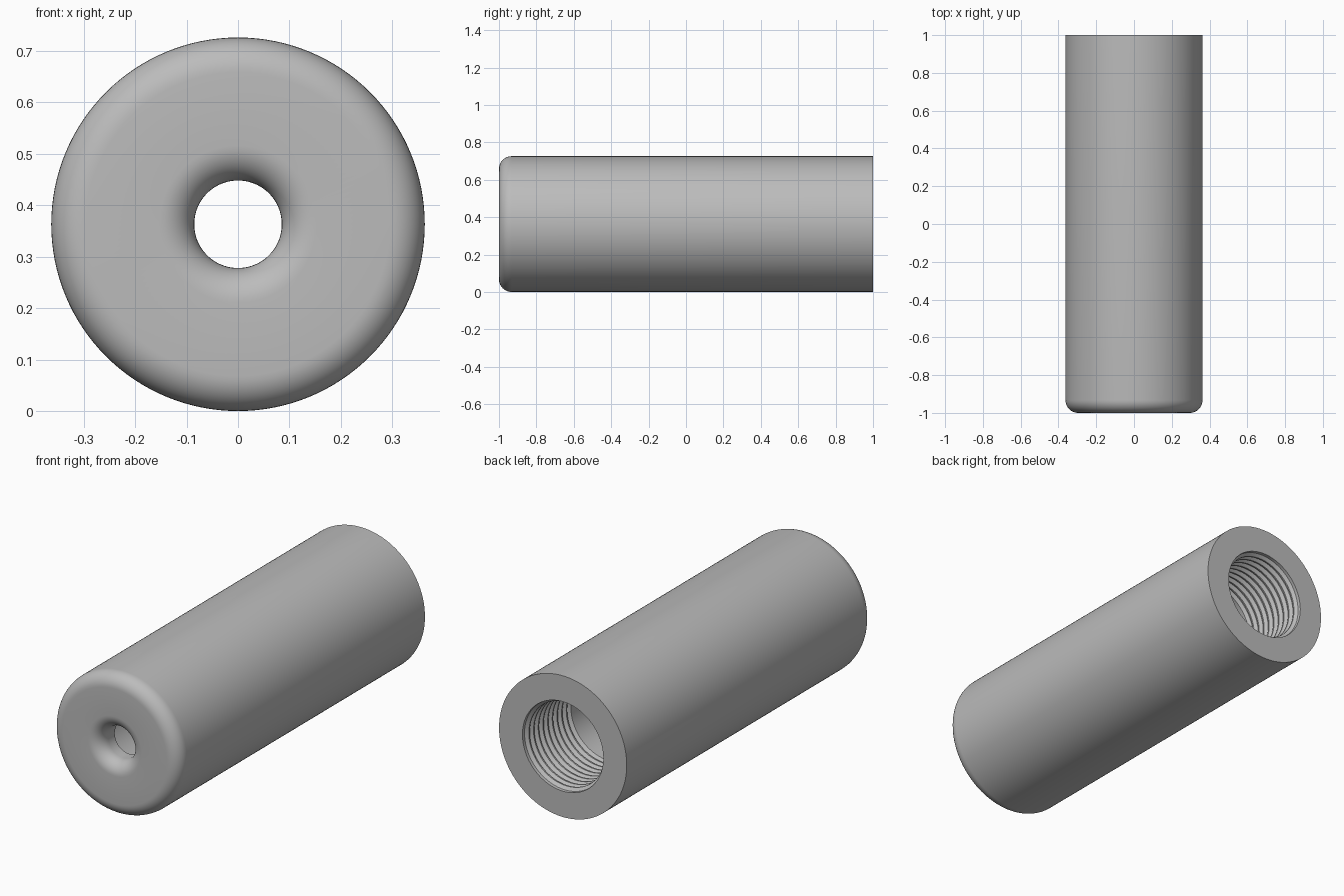
import bpy
import bmesh
import math
from mathutils import Matrix

if "Cube" in bpy.data.objects:
    bpy.data.objects.remove(bpy.data.objects["Cube"], do_unlink=True)

RADIUS = 0.363      # outer wall
HOLE = 0.085        # small front hole
BORE = 0.215        # smooth part of the bore
ROOT = 0.23         # bottom of the thread grooves
FILLET = 0.068
THREAD_START = 0.62
TURNS = 10
SEGMENTS = 128


def arc(r, y, radius, start, end, steps=10):
    """Quarter round in the (radius, y) plane."""
    angles = [math.radians(start + (end - start) * i / steps) for i in range(steps + 1)]
    return [(r + radius * math.cos(a), y + radius * math.sin(a)) for a in angles]


# Outer wall and rounded front end
profile = [(ROOT, 1), (RADIUS, 1)]
profile += arc(RADIUS - FILLET, -1 + FILLET, FILLET, 0, -90)
# Rounded mouth of the front hole and the inner end wall
profile += arc(HOLE + FILLET, -1 + FILLET, FILLET, 270, 180)
profile += [(HOLE, -0.88), (BORE, -0.88)]
# Smooth bore, then thread grooves up to the open back
pitch = (1 - THREAD_START) / TURNS
for i in range(TURNS):
    y = THREAD_START + i * pitch
    profile += [(BORE, y), (BORE, y + pitch * 0.2),
                (ROOT, y + pitch * 0.55), (ROOT, y + pitch * 0.65)]
profile[-1] = (ROOT, 1)
profile.pop()

# Revolve the closed profile about the long axis
bm = bmesh.new()
verts = [bm.verts.new((r, y, 0)) for r, y in profile]
edges = [bm.edges.new((a, b)) for a, b in zip(verts, verts[1:] + verts[:1])]
bmesh.ops.spin(bm, geom=verts + edges, cent=(0, 0, 0), axis=(0, 1, 0),
               angle=math.tau, steps=SEGMENTS, use_merge=True)
bmesh.ops.remove_doubles(bm, verts=bm.verts[:], dist=0.00005)
bmesh.ops.recalc_face_normals(bm, faces=bm.faces[:])
bmesh.ops.transform(bm, matrix=Matrix.Translation((0, 0, RADIUS)), verts=bm.verts[:])
mesh = bpy.data.meshes.new("threaded_sleeve")
bm.to_mesh(mesh)
bm.free()

sleeve = bpy.data.objects.new("threaded_sleeve", mesh)
bpy.context.collection.objects.link(sleeve)

# Plain grey metal
grey = bpy.data.materials.new("grey_metal")
grey.use_nodes = True
colour = (0.5, 0.5, 0.5, 1)
grey.diffuse_color = colour
grey.node_tree.nodes["Principled BSDF"].inputs["Base Color"].default_value = colour
mesh.materials.append(grey)

bpy.ops.object.select_all(action="DESELECT")
sleeve.select_set(True)
bpy.context.view_layer.objects.active = sleeve
bpy.ops.object.shade_smooth_by_angle(angle=math.radians(30))
